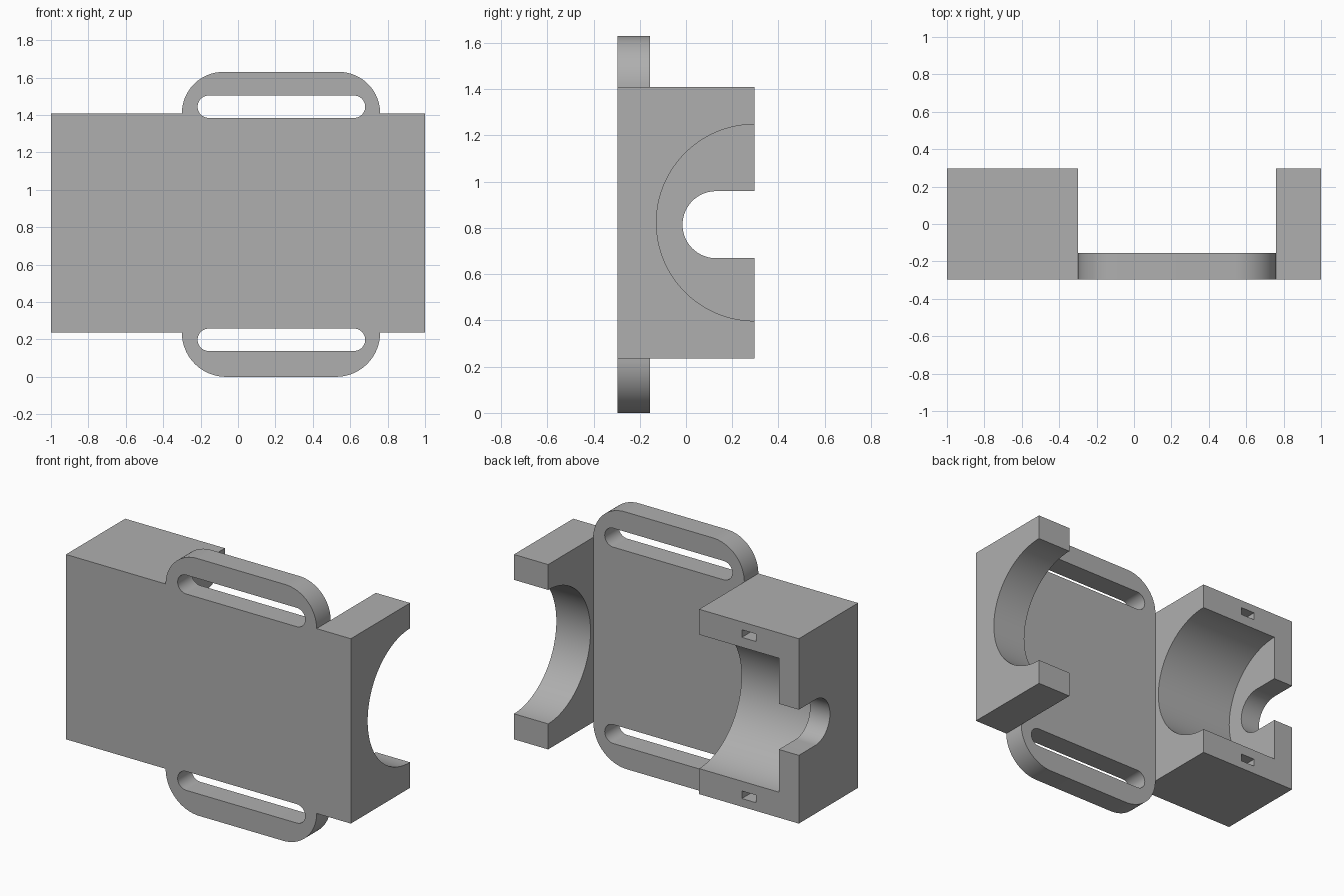
import bpy
import bmesh
from math import cos, sin, pi, radians

cube = bpy.data.objects.get("Cube")
if cube:
    bpy.data.objects.remove(cube, do_unlink=True)

grey = bpy.data.materials.new("plain_grey")
grey.use_nodes = True
colour = (0.43, 0.43, 0.43, 1)
grey.diffuse_color = colour
grey.node_tree.nodes["Principled BSDF"].inputs["Base Color"].default_value = colour

# Overall dimensions
X0, X1 = -1.0, 1.0
Y0, Y1 = -0.297, 0.297
Z0, Z1, TOP = 0.236, 1.409, 1.63
PLATE_X0, PLATE_X1, PLATE_Y = -0.3, 0.76, -0.156
BORE_Z, SLOT_Z = 0.823, 0.814


def arc(cx, cy, r, start, end, steps=24):
    """Points along an arc, angles in degrees."""
    angles = [radians(start + (end - start) * i / steps) for i in range(steps + 1)]
    return [(cx + r * cos(a), cy + r * sin(a)) for a in angles]


def prism(name, points, axis, a, b):
    """Extrude a profile along x (points are y, z) or y (points are x, z)."""
    place = (lambda p: (a, p[0], p[1])) if axis == "x" else (lambda p: (p[0], a, p[1]))
    bm = bmesh.new()
    face = bm.faces.new([bm.verts.new(place(p)) for p in points])
    result = bmesh.ops.extrude_face_region(bm, geom=[face])
    moved = [v for v in result["geom"] if isinstance(v, bmesh.types.BMVert)]
    shift = (b - a, 0, 0) if axis == "x" else (0, b - a, 0)
    bmesh.ops.translate(bm, verts=moved, vec=shift)
    bmesh.ops.recalc_face_normals(bm, faces=bm.faces)
    mesh = bpy.data.meshes.new(name)
    bm.to_mesh(mesh)
    bm.free()
    mesh.materials.append(grey)
    obj = bpy.data.objects.new(name, mesh)
    bpy.context.collection.objects.link(obj)
    return obj


def rect(u0, u1, v0, v1):
    return [(u0, v0), (u1, v0), (u1, v1), (u0, v1)]


def cut(target, cutter):
    """Subtract the cutter from the target, then discard it."""
    cutter.hide_render = True
    mod = target.modifiers.new("cut", "BOOLEAN")
    mod.operation = "DIFFERENCE"
    mod.solver = "EXACT"
    mod.object = cutter
    bpy.context.view_layer.objects.active = target
    bpy.ops.object.modifier_apply(modifier=mod.name)
    bpy.data.objects.remove(cutter, do_unlink=True)


# Holder outline: a block with a rounded strap ear above and below
r_top, r_low = TOP - Z1, Z0
outline = [(X0, Z0)]
outline += arc(PLATE_X0 + r_low, Z0, r_low, 180, 270)
outline += arc(PLATE_X1 - r_low, Z0, r_low, 270, 360)
outline += [(X1, Z0), (X1, Z1)]
outline += arc(PLATE_X1 - r_top, Z1, r_top, 0, 90)
outline += arc(PLATE_X0 + r_top, Z1, r_top, 90, 180)
outline += [(X0, Z1)]
holder = prism("holder_body", outline, "y", Y0, Y1)

# Open middle, leaving a thin plate at the front
cut(holder, prism("middle_gap", rect(PLATE_X0, PLATE_X1, -0.5, 2), "y", PLATE_Y, 1))

# Large half-round bore, closed by a wall at one end
cut(holder, prism("bore", arc(Y1, BORE_Z, 0.425, 0, 360, 128)[:-1], "x", -0.86, 1.2))

# Round-bottomed slot through the end wall
slot = arc(0.13, SLOT_Z, 0.145, 90, 270, 48) + [(0.6, SLOT_Z - 0.145), (0.6, SLOT_Z + 0.145)]
cut(holder, prism("end_slot", slot, "x", -1.2, -0.7))

# Strap slots in the ears
for z in (0.198, 1.444):
    r = 0.06
    strap = arc(-0.216 + r, z, r, 90, 270) + arc(0.68 - r, z, r, -90, 90)
    cut(holder, prism("strap_slot", strap, "y", -0.6, 0))

# Small rectangular pockets in the rear rims
for z in (0.312, 1.335):
    cut(holder, prism("pocket", rect(-0.7, -0.6, z - 0.024, z + 0.024), "y", 0.15, 0.5))

# Smooth curved walls, crisp edges
bpy.ops.object.select_all(action="DESELECT")
holder.select_set(True)
bpy.context.view_layer.objects.active = holder
bpy.ops.object.shade_smooth_by_angle(angle=radians(25))
